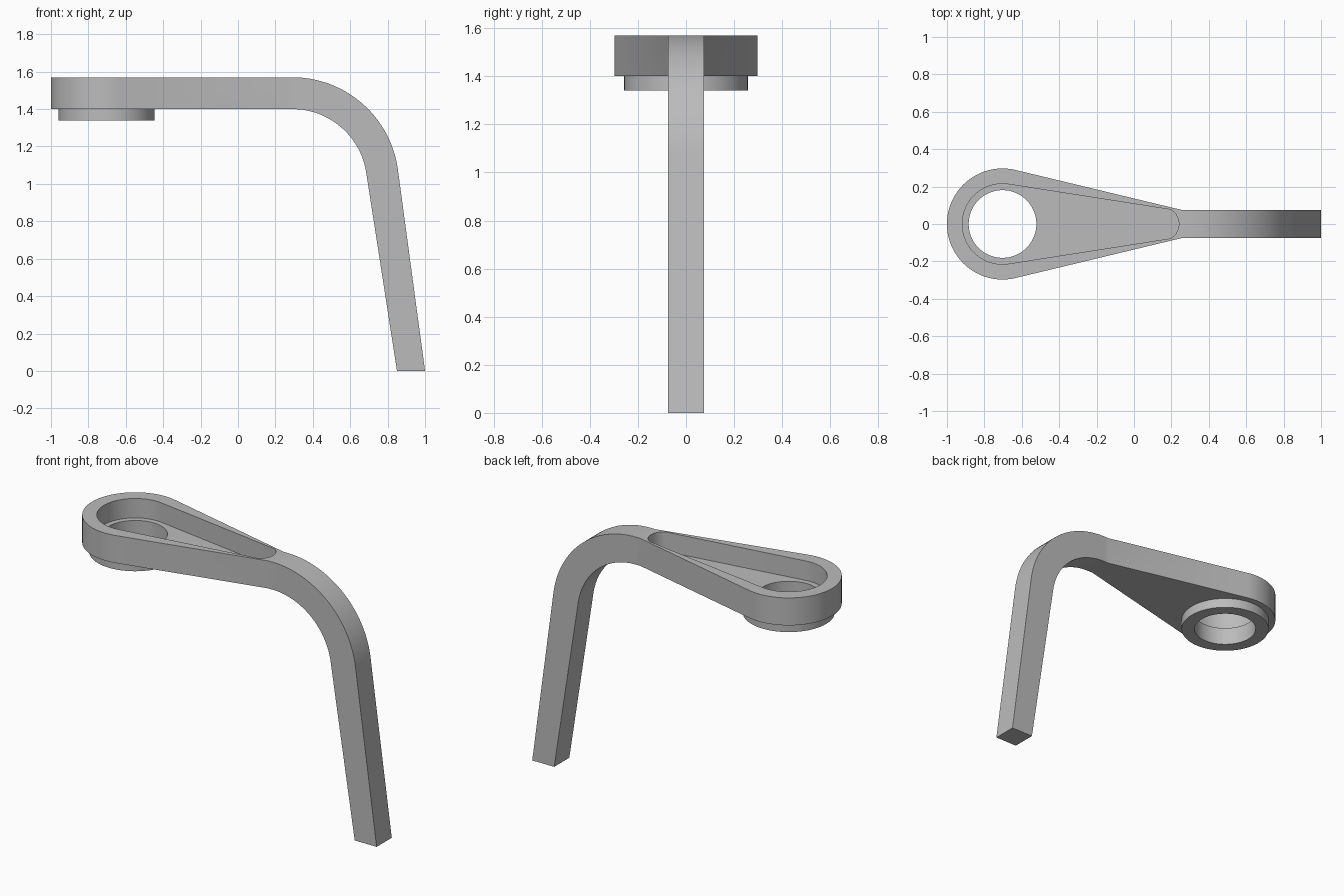
import bpy, bmesh
from math import cos, sin, pi, radians, atan2
from mathutils import Vector

old = bpy.data.objects.get("Cube")
if old:
    bpy.data.objects.remove(old)

grey = bpy.data.materials.new("plain grey")
grey.use_nodes = True
colour = (0.5, 0.5, 0.5, 1)
grey.diffuse_color = colour
grey.node_tree.nodes["Principled BSDF"].inputs["Base Color"].default_value = colour


def arc(cx, cy, r, a0, a1, n):
    """Points along a circular arc, angles in radians."""
    return [(cx + r * cos(a0 + (a1 - a0) * i / n),
             cy + r * sin(a0 + (a1 - a0) * i / n)) for i in range(n + 1)]


def prism(name, outline, lo, hi, upright=False):
    """Extrude a closed outline along z, or along y when upright."""
    bm = bmesh.new()
    verts = [bm.verts.new((a, lo, b) if upright else (a, b, lo)) for a, b in outline]
    face = bm.faces.new(verts)
    out = bmesh.ops.extrude_face_region(bm, geom=[face])
    shift = Vector((0, hi - lo, 0)) if upright else Vector((0, 0, hi - lo))
    bmesh.ops.translate(bm, vec=shift,
                        verts=[v for v in out["geom"] if isinstance(v, bmesh.types.BMVert)])
    bmesh.ops.recalc_face_normals(bm, faces=bm.faces)
    mesh = bpy.data.meshes.new(name)
    bm.to_mesh(mesh)
    bm.free()
    mesh.materials.append(grey)
    obj = bpy.data.objects.new(name, mesh)
    bpy.context.collection.objects.link(obj)
    return obj


def combine(target, tool, operation):
    """Apply a boolean and discard the tool."""
    mod = target.modifiers.new("combine", "BOOLEAN")
    mod.operation, mod.solver, mod.object = operation, "EXACT", tool
    bpy.context.view_layer.objects.active = target
    bpy.ops.object.modifier_apply(modifier=mod.name)
    bpy.data.objects.remove(tool)


EYE, TOP, UNDER, FLOOR = -0.703, 1.57, 1.40, 1.45
HALF = 0.074          # half width of the arm
NECK = 0.26           # where the head meets the arm

# Teardrop head
turn = radians(76.5)
head = arc(EYE, 0, 0.297, turn, 2 * pi - turn, 64) + [(NECK, -HALF), (NECK, HALF)]
body = prism("bracket_body", head, UNDER, TOP)

# Bent arm: concentric outer and inner bends running into a tapered leg
bend_x, bend_z = 0.29, 1.0
side = [(NECK, TOP)]
side += arc(bend_x, bend_z, TOP - bend_z, pi / 2, radians(7.5), 32)
side += [(1.0, 0), (0.85, 0)]
side += arc(bend_x, bend_z, UNDER - bend_z, radians(8.8), pi / 2, 32)
side += [(NECK, UNDER)]
combine(body, prism("bent_arm", side, -HALF, HALF, upright=True), "UNION")

# Boss under the head
ring = arc(EYE, 0, 0.257, 0, 2 * pi, 72)[:-1]
combine(body, prism("boss", ring, 1.34, UNDER), "UNION")

# Tapered pocket with a rounded tip
turn = radians(81.3)
tip = atan2(0.077, 0.047)
pocket = arc(EYE, 0, 0.215, turn, 2 * pi - turn, 64) + arc(0.15, 0, 0.09, -tip, tip, 20)
combine(body, prism("pocket_cutter", pocket, FLOOR, TOP + 0.1), "DIFFERENCE")

# Through hole
hole = arc(EYE, 0, 0.181, 0, 2 * pi, 72)[:-1]
combine(body, prism("hole_cutter", hole, 1.2, TOP + 0.1), "DIFFERENCE")

# Smooth bends with sharp edges
bpy.ops.object.select_all(action="DESELECT")
body.select_set(True)
bpy.context.view_layer.objects.active = body
bpy.ops.object.shade_smooth_by_angle(angle=radians(30))
